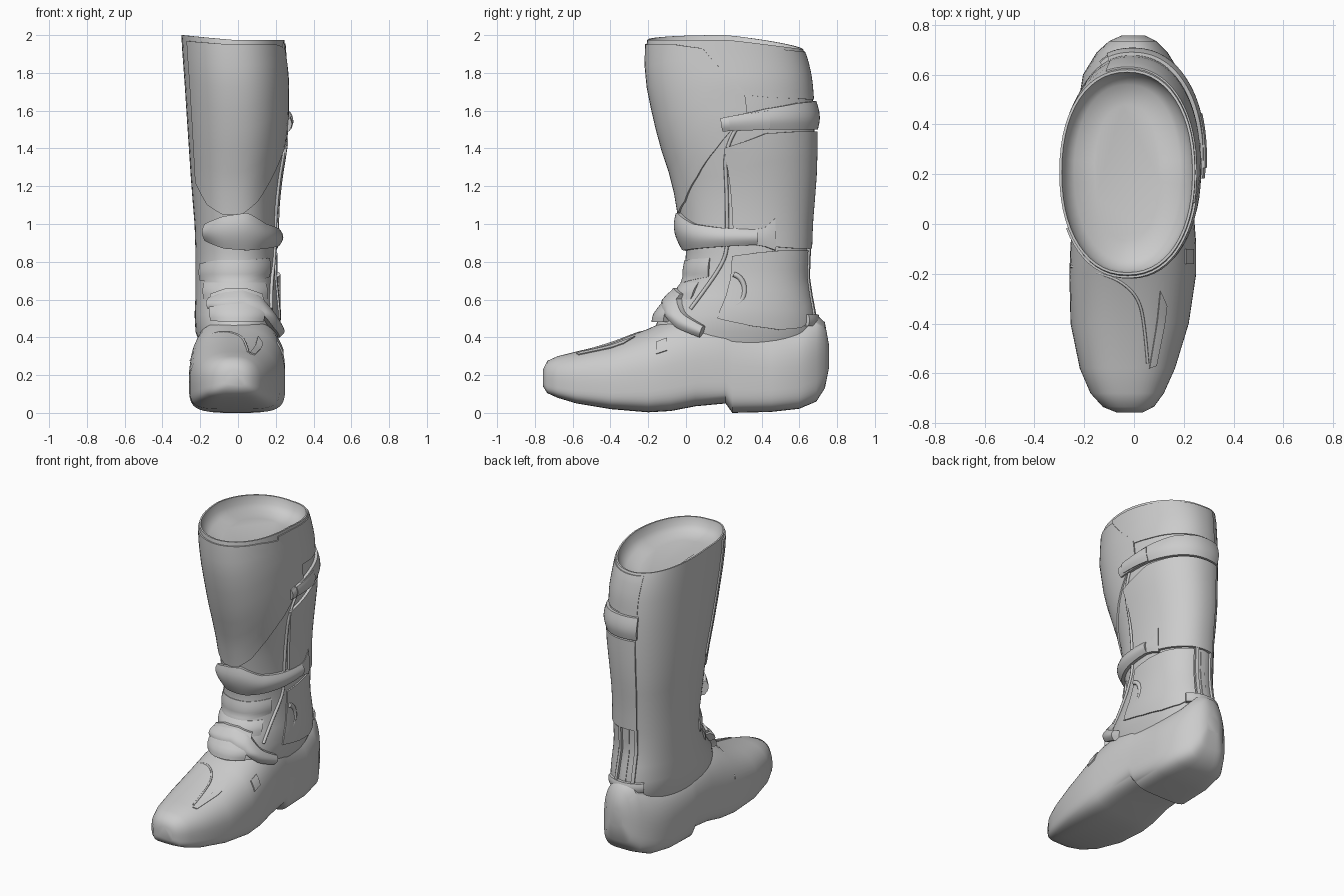
import bpy, bmesh
from math import sin, cos, pi, radians

if "Cube" in bpy.data.objects:
    bpy.data.objects.remove(bpy.data.objects["Cube"])

# Shaft rows: z, front y, back y, left x, right x
SHAFT = [(.30, -.22, .62, -.18, .17), (.43, -.17, .68, -.225, .212), (.52, -.14, .68, -.23, .22),
         (.62, -.06, .66, -.225, .21), (.72, -.01, .645, -.225, .20), (.85, .0, .65, -.225, .20),
         (1.0, -.03, .655, -.23, .20), (1.12, -.045, .665, -.24, .205), (1.25, -.075, .675, -.25, .22),
         (1.4, -.125, .68, -.26, .245), (1.55, -.165, .68, -.27, .26), (1.75, -.205, .665, -.283, .262),
         (1.9, -.215, .64, -.295, .25), (1.975, -.205, .62, -.30, .245)]
# Foot rows: y, sole z, top z, left x, right x
FOOT = [(-.757, .14, .23, -.07, .035), (-.735, .105, .275, -.125, .08), (-.68, .08, .30, -.175, .12),
        (-.58, .05, .325, -.218, .165), (-.4, .02, .368, -.255, .22), (-.2, .003, .445, -.26, .25),
        (-.08, .01, .50, -.255, .25), (.05, .035, .53, -.24, .24), (.21, .05, .52, -.235, .225),
        (.245, .0, .51, -.235, .222), (.45, .005, .47, -.23, .215), (.6, .022, .47, -.205, .19),
        (.69, .06, .52, -.15, .135), (.735, .13, .48, -.1, .09), (.757, .24, .36, -.05, .045)]


def sample(rows, k):
    k = min(max(k, rows[0][0]), rows[-1][0])
    for a, b in zip(rows, rows[1:]):
        if k <= b[0]:
            t = (k - a[0]) / (b[0] - a[0])
            return [p + (q - p) * t for p, q in zip(a[1:], b[1:])]


def power(v, n):
    return (1 if v > 0 else -1) * abs(v) ** (2 / n)


def shaft(deg, z, off=0):
    f, b, l, r = sample(SHAFT, z)
    c, s = cos(radians(deg)), sin(radians(deg))
    tilt = max(0, (z - 1.8) / .175) * (.025 * max(0, -c) - .05 * max(0, s))
    return ((l + r) / 2 + ((r - l) / 2 + off) * power(c, 2.2),
            (f + b) / 2 + ((b - f) / 2 + off) * power(s, 2.2), z + tilt)


def foot(deg, y, off=0):
    lo, hi, l, r = sample(FOOT, y)
    c, s = cos(radians(deg)), sin(radians(deg))
    mid = lo + .4 * (hi - lo)
    n = 2.4 if s > 0 else 4.5
    h = hi - mid + off if s > 0 else mid - lo
    return ((l + r) / 2 + ((r - l) / 2 + off) * power(c, n), y, mid + h * power(s, n))


def finish(name, bm, angle=40):
    bmesh.ops.recalc_face_normals(bm, faces=bm.faces)
    me = bpy.data.meshes.new(name)
    bm.to_mesh(me)
    bm.free()
    me.shade_smooth()
    me.set_sharp_from_angle(angle=radians(angle))
    ob = bpy.data.objects.new(name, me)
    bpy.context.collection.objects.link(ob)
    return ob


def loft(name, rings):
    bm = bmesh.new()
    loops = [[bm.verts.new(p) for p in ring] for ring in rings]
    n = len(rings[0])
    for a, b in zip(loops, loops[1:]):
        for i in range(n):
            j = (i + 1) % n
            bm.faces.new((a[i], a[j], b[j], b[i]))
    bm.faces.new(loops[0])
    bm.faces.new(loops[-1])
    return finish(name, bm)


def patch(name, surf, u0, u1, lo, hi, off, bulge=0, nu=28, nv=8):
    """Raised panel on a surface; lo and hi are values or key lists along u."""
    def key(k, t):
        if not isinstance(k, (list, tuple)):
            return k
        x = t * (len(k) - 1)
        i = min(int(x), len(k) - 2)
        return k[i] + (k[i + 1] - k[i]) * (x - i)
    bm = bmesh.new()
    grid = []
    for i in range(-1, nu + 2):
        t = min(max(i / nu, 0), 1)
        row = []
        for j in range(-1, nv + 2):
            v = min(max(j / nv, 0), 1)
            edge = i in (-1, nu + 1) or j in (-1, nv + 1)
            d = -.012 if edge else off + bulge * sin(pi * v)
            a, b = key(lo, t), key(hi, t)
            row.append(bm.verts.new(surf(u0 + (u1 - u0) * t, a + (b - a) * v, d)))
        grid.append(row)
    for a, b in zip(grid, grid[1:]):
        for j in range(len(a) - 1):
            bm.faces.new((a[j], a[j + 1], b[j + 1], b[j]))
    return finish(name, bm)


def tube(name, pts, r):
    cu = bpy.data.curves.new(name, 'CURVE')
    cu.dimensions = '3D'
    cu.bevel_depth, cu.bevel_resolution, cu.use_fill_caps = r, 2, True
    sp = cu.splines.new('NURBS')
    sp.points.add(len(pts) - 1)
    for p, co in zip(sp.points, pts):
        p.co = (*co, 1)
    sp.use_endpoint_u, sp.order_u = True, 3
    ob = bpy.data.objects.new(name, cu)
    bpy.context.collection.objects.link(ob)


N = 56
angles = [360 * i / N for i in range(N)]

# Shaft with thin rim and shallow sunken mouth
rings = [[shaft(a, r[0]) for a in angles] for r in SHAFT]
for inset, drop in ((-.01, .0), (-.022, .05), (-.06, .085), (-.14, .1)):
    rings.append([(x, y, z - drop) for x, y, z in (shaft(a, 1.975, inset) for a in angles)])
loft("shaft", rings)

# Foot with stepped heel
loft("foot", [[foot(a, r[0]) for a in angles] for r in FOOT])

# Raised shell panels on the shaft
patch("upper_calf_cuff", shaft, -15, 106, [1.7, 1.67, 1.66, 1.66], 1.955, .006)
patch("shin_panel", shaft, -150, 8, [1.22, 1.1, 1.05, 1.05, 1.12, 1.25, 1.4, 1.58],
      [1.95, 1.95, 1.95, 1.95, 1.95, 1.95, 1.93, 1.7], .009)
patch("calf_panel", shaft, -9, 106, [.9, .88, .87, .87, .87], [1.4, 1.48, 1.49, 1.49, 1.49], .017)
patch("ankle_panel", shaft, -12, 74, [.5, .46, .44, .45, .5], [.83, .85, .86, .86, .86], .009)
patch("ankle_fold", shaft, -150, -35, [.7, .69, .69, .72], [.79, .81, .81, .82], .004, .007)
patch("lower_ankle_fold", shaft, -140, -45, .6, .69, .002, .01)
for i, a in enumerate((76, 102)):
    patch(f"heel_rib_{i}", shaft, a, a + 5, .47, .87, .015, nu=3)
patch("heel_spine", shaft, 86, 93, .5, .87, .004, nu=3)
patch("heel_collar", shaft, 60, 120, .46, .52, .022, .006)

# Straps and their buckles
patch("top_strap", shaft, -8, 108, [1.49, 1.5, 1.5, 1.5, 1.5], [1.56, 1.61, 1.64, 1.65, 1.65], .018, .012)
patch("top_buckle", shaft, -3, 22, 1.5, [1.57, 1.6], .026, .008)
patch("middle_strap", shaft, -132, 8, [.91, .87, .86, .87, .88, .89],
      [1.0, 1.04, 1.06, 1.0, .98, .97], .02, .02)
patch("middle_strap_tail", shaft, 5, 24, [.89, .88, .86], [.97, .98, 1.03], .02, .005)
patch("instep_plate", shaft, -122, -58, [.49, .48, .48, .48], [.63, .66, .66, .63], .03, .01)
patch("instep_strap", shaft, -125, -20, [.55, .56, .57, .53, .45, .4],
      [.61, .64, .65, .62, .53, .46], .032, .018)

# Ankle hinge ring on the right side
pts = []
for i in range(13):
    a = radians(-80 + 160 * i / 12)
    pts.append((.21, .24 + .07 * cos(a), .65 + .085 * sin(a)))
tube("ankle_hinge", pts, .014)

# Toe overlay seam, flap and side tab
tube("toe_seam", [foot(a, y) for a, y in ((165, -.17), (140, -.18), (115, -.2), (97, -.23),
                                          (85, -.3), (78, -.42), (70, -.56))], .006)
patch("toe_flap", foot, 58, 67, [-.57, -.58], [-.33, -.27], .006, nu=5)
patch("side_tab", foot, 22, 38, -.16, -.1, .007, nu=5)

# Seam along the tongue edge
tube("tongue_seam", [shaft(a, z, .002) for a, z in ((-38, .55), (-34, .65), (-24, .76), (-17, .85),
                                                   (-14, 1.0), (-12, 1.2), (-9, 1.4), (0, 1.5))], .01)
